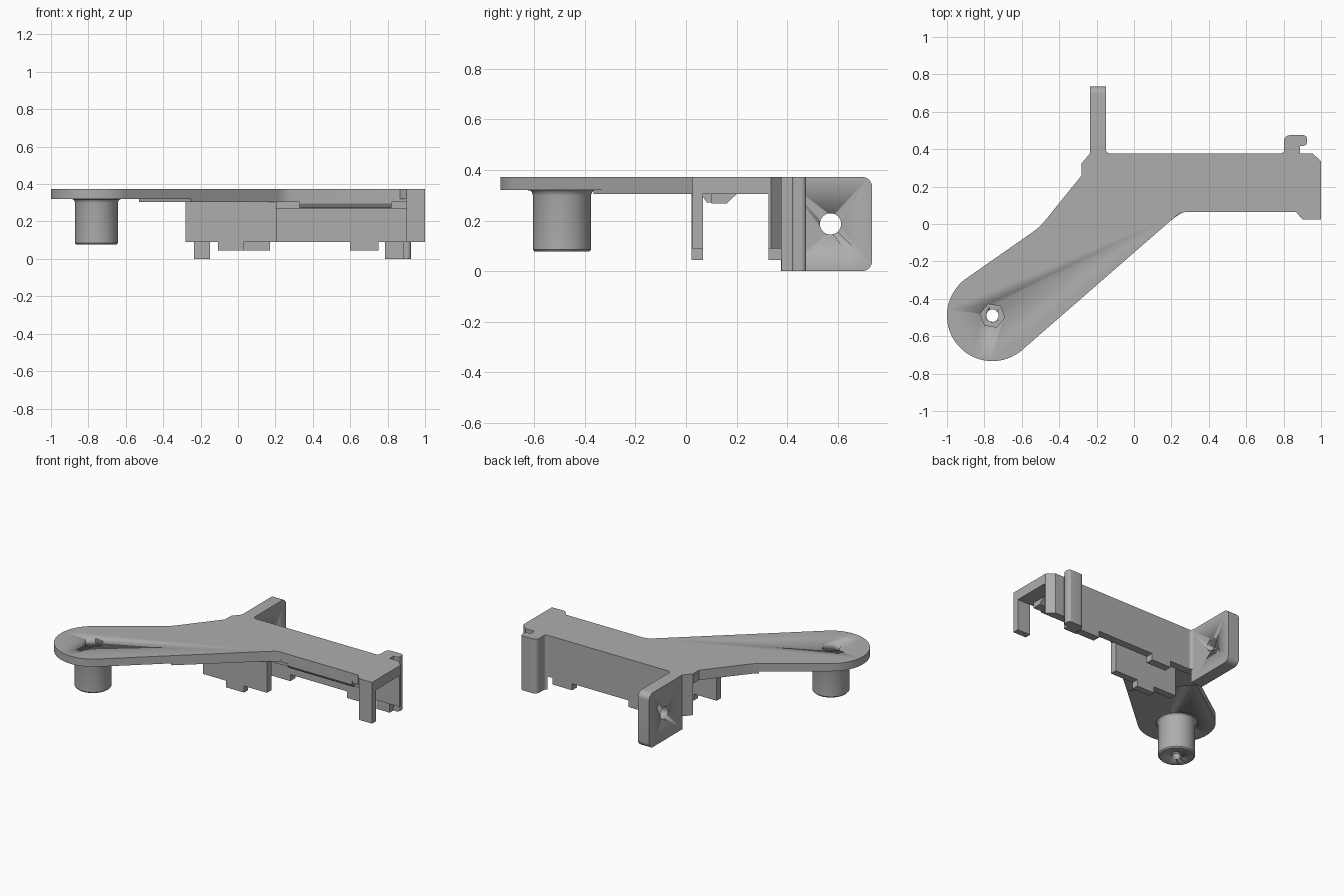
import bpy, bmesh, math
from mathutils import Vector

if "Cube" in bpy.data.objects:
    bpy.data.objects.remove(bpy.data.objects["Cube"], do_unlink=True)

grey = bpy.data.materials.new("plain grey")
grey.use_nodes = True
COLOUR = (0.42, 0.42, 0.42, 1)
grey.diffuse_color = COLOUR
grey.node_tree.nodes["Principled BSDF"].inputs["Base Color"].default_value = COLOUR

TOP, ARM_Z, DECK_Z, WALL_Z, LUG_Z = 0.373, 0.32, 0.305, 0.09, 0.045
BOSS = Vector((-0.757, -0.49))


def finish(name, bm, smooth=True):
    bmesh.ops.recalc_face_normals(bm, faces=bm.faces)
    mesh = bpy.data.meshes.new(name)
    bm.to_mesh(mesh)
    bm.free()
    mesh.materials.append(grey)
    ob = bpy.data.objects.new(name, mesh)
    bpy.context.collection.objects.link(ob)
    if smooth:
        bpy.ops.object.select_all(action="DESELECT")
        ob.select_set(True)
        bpy.context.view_layer.objects.active = ob
        bpy.ops.object.shade_smooth_by_angle(angle=math.radians(30))
    return ob


def prism(name, points, lo, hi, axis="z"):
    """Extrude a 2D outline between lo and hi along an axis."""
    place = {"z": lambda a, b, c: (a, b, c),
             "y": lambda a, b, c: (a, c, b),
             "x": lambda a, b, c: (c, a, b)}[axis]
    bm = bmesh.new()
    face = bm.faces.new([bm.verts.new(place(p[0], p[1], lo)) for p in points])
    ext = bmesh.ops.extrude_face_region(bm, geom=[face])["geom"]
    verts = [v for v in ext if isinstance(v, bmesh.types.BMVert)]
    bmesh.ops.translate(bm, verts=verts, vec=Vector(place(0, 0, hi - lo)))
    return finish(name, bm)


def arc(cx, cy, r, start, end, steps=8):
    angles = [math.radians(start + (end - start) * i / steps) for i in range(steps + 1)]
    return [(cx + r * math.cos(a), cy + r * math.sin(a)) for a in angles]


def cut(target, cutter):
    mod = target.modifiers.new("cut", "BOOLEAN")
    mod.operation = "DIFFERENCE"
    mod.solver = "EXACT"
    mod.object = cutter
    cutter.hide_render = True
    cutter.hide_viewport = True
    cutter.display_type = "WIRE"


# Top plate: round arm end, bend, and straight deck
back_edge = [(-0.53, -0.035), (-0.50, -0.01), (-0.47, 0.025), (-0.28, 0.26),
             (-0.28, 0.325), (-0.235, 0.378)]
deck_end = [(0.955, 0.378), (1, 0.335), (1, 0.025), (0.9, 0.025), (0.865, 0.065)]
outline = (arc(*BOSS, 0.243, 310, 126, 40) + back_edge + deck_end
           + [(0.28, 0.065), (0.245, 0.057), (0.21, 0.03)])
plate = prism("top_plate", outline, ARM_Z, TOP)

# Thicker layer beneath the bend and deck
under = back_edge + deck_end[:2] + [(1, 0.068), (0.82, 0.068), (0.82, 0.1), (0.33, 0.1),
                                    (0.33, 0.068), (0.26, 0.062), (0.21, 0.03), (-0.25, -0.365)]
prism("deck_underlayer", under, DECK_Z, ARM_Z)

# Boss with flared root and softened rim
profile = [(0, 0.077), (0.108, 0.077), (0.115, 0.085), (0.115, 0.3),
           (0.118, 0.311), (0.125, 0.318), (0.135, ARM_Z), (0, ARM_Z)]
bm = bmesh.new()
ring = [bm.verts.new((BOSS.x + r, BOSS.y, z)) for r, z in profile]
edges = [bm.edges.new(pair) for pair in zip(ring, ring[1:])]
bmesh.ops.spin(bm, geom=ring + edges, cent=(*BOSS, 0), axis=(0, 0, 1),
               angle=math.tau, steps=48, use_duplicate=False)
bmesh.ops.remove_doubles(bm, verts=bm.verts, dist=0.0001)
boss = finish("boss", bm)

# Nut pocket and screw hole
nut = prism("nut_cutter", arc(*BOSS, 0.066, -9, 291, 5), 0.2, 0.5)
screw = prism("screw_cutter", arc(*BOSS, 0.033, 0, 345, 23), -0.1, 0.5)
for part in (plate, boss):
    cut(part, nut)
    cut(part, screw)


# Side walls with locating lugs along their lower edges
def wall(name, x0, x1, y0, y1, lugs, z1):
    pts = [(x0, z1), (x0, WALL_Z)]
    for a, b in lugs:
        pts += [(a, WALL_Z), (a, LUG_Z), (b, LUG_Z), (b, WALL_Z)]
    return prism(name, pts + [(x1, WALL_Z), (x1, z1)], y0, y1, "y")


wall("front_wall", -0.28, 0.205, 0.022, 0.068, [(-0.107, 0.03)], DECK_Z)
wall("back_wall", -0.235, 0.955, 0.325, 0.378, [(0.02, 0.17), (0.6, 0.75)], DECK_Z)
prism("back_wall_left_end", [(-0.28, 0.325), (-0.235, 0.325), (-0.235, 0.378)], WALL_Z, DECK_Z)
prism("back_wall_right_end", [(0.955, 0.325), (1, 0.325), (1, 0.335), (0.955, 0.378)],
      WALL_Z, DECK_Z)
prism("front_leg", [(0.9, 0.025), (1, 0.025), (1, 0.068), (0.9, 0.068)], WALL_Z, ARM_Z)

# Front lip and inner rib under the deck
prism("front_lip", [(0.066, ARM_Z), (0.066, 0.295), (0.082, 0.272), (0.1, 0.272), (0.1, ARM_Z)],
      0.33, 0.82, "x")
prism("inner_rib", [(0.1, DECK_Z), (0.1, 0.267), (0.16, 0.267), (0.2, DECK_Z)], 0.2, 0.9, "x")

# Mounting tab with rounded outer corners and a cross hole
tab = prism("mounting_tab", [(0.375, 0)] + arc(0.695, 0.04, 0.04, -90, 0)
            + arc(0.695, TOP - 0.04, 0.04, 0, 90) + [(0.375, TOP)], -0.235, -0.15, "x")
cut(tab, prism("tab_hole_cutter", arc(0.571, 0.187, 0.042, 0, 348, 29), -0.4, 0, "x"))
prism("tab_fillet", [(-0.15, 0.378)] + arc(-0.13, 0.398, 0.02, 270, 180), WALL_Z, TOP)

# Cable hook on the back wall
hook = ([(0.785, 0.378)] + arc(0.785, 0.395, 0.017, -90, 0, 4)
        + arc(0.835, 0.442, 0.033, 180, 90) + arc(0.905, 0.455, 0.02, 90, 0, 5)
        + arc(0.905, 0.438, 0.02, 0, -90, 5) + [(0.887, 0.418), (0.887, 0.378)])
prism("cable_hook", hook, 0, TOP)
